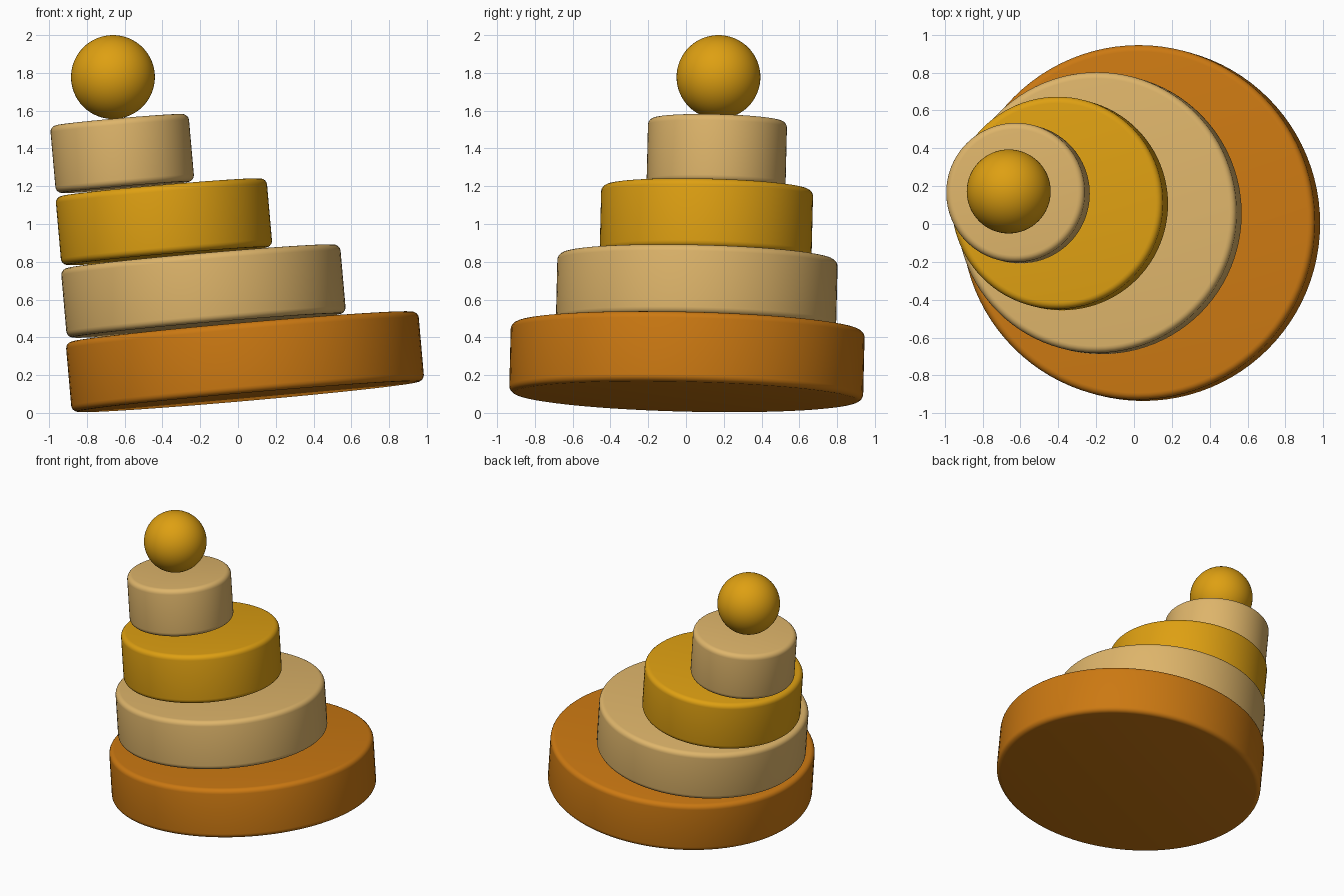
import bpy
from mathutils import Vector

cube = bpy.data.objects.get("Cube")
if cube:
    bpy.data.objects.remove(cube, do_unlink=True)


def material(name, rgb):
    mat = bpy.data.materials.new(name)
    mat.use_nodes = True
    mat.diffuse_color = (*rgb, 1)
    mat.node_tree.nodes["Principled BSDF"].inputs["Base Color"].default_value = (*rgb, 1)
    return mat


orange = material("burnt orange", (0.60, 0.19, 0.006))
tan = material("light tan", (0.73, 0.46, 0.145))
gold = material("golden yellow", (0.73, 0.35, 0.006))

# All discs lean along one shared axis
LEAN = Vector((0, 0, 1)).rotation_difference(Vector((-0.088, 0.024, 1)))


def disc(name, centre, radius, height, mat):
    bpy.ops.mesh.primitive_cylinder_add(vertices=96, radius=radius, depth=height, location=centre)
    ob = bpy.context.object
    ob.name = name
    ob.rotation_mode = 'QUATERNION'
    ob.rotation_quaternion = LEAN
    ob.data.materials.append(mat)
    # Softly rounded rims
    bevel = ob.modifiers.new("rounded rim", 'BEVEL')
    bevel.width = 0.035
    bevel.segments = 5
    bevel.limit_method = 'ANGLE'
    bpy.ops.object.modifier_apply(modifier=bevel.name)
    bpy.ops.object.shade_smooth_by_angle()


# Stacked discs, from the bottom up
disc("base_disc", (0.037, 0.005, 0.271), 0.937, 0.372, orange)
disc("lower_disc", (-0.183, 0.057, 0.645), 0.742, 0.368, tan)
disc("middle_disc", (-0.392, 0.108, 1.012), 0.561, 0.366, gold)
disc("upper_disc", (-0.613, 0.163, 1.373), 0.368, 0.360, tan)

# Ball resting on top
bpy.ops.mesh.primitive_uv_sphere_add(segments=64, ring_count=32, radius=0.222,
                                     location=(-0.662, 0.172, 1.778))
ball = bpy.context.object
ball.name = "top_ball"
ball.data.materials.append(gold)
bpy.ops.object.shade_smooth()
